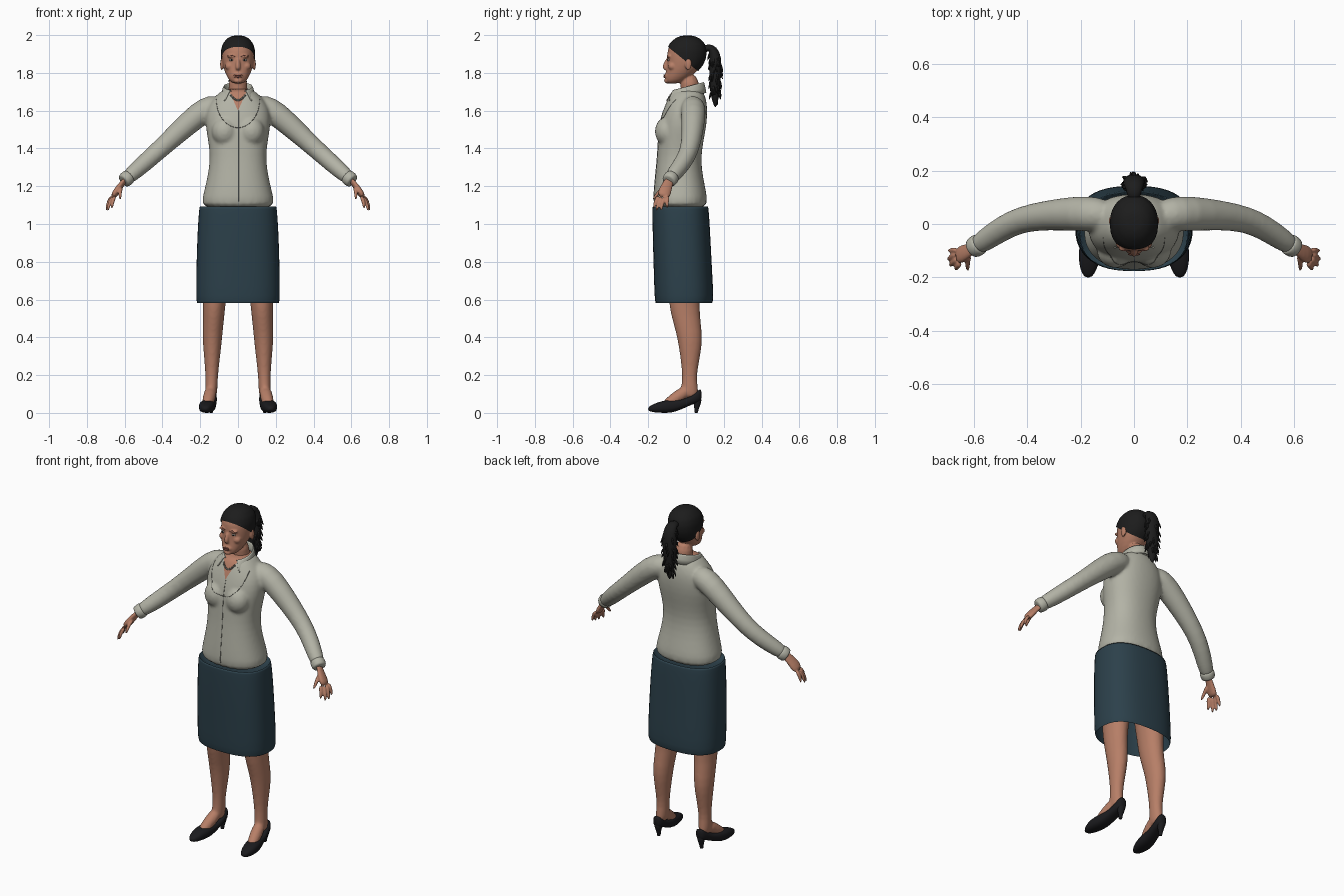
import bpy, bmesh, math, random
from mathutils import Vector
from mathutils.bvhtree import BVHTree

random.seed(4)
if "Cube" in bpy.data.objects:
    bpy.data.objects.remove(bpy.data.objects["Cube"], do_unlink=True)


def material(name, r, g, b):
    m = bpy.data.materials.new(name)
    m.use_nodes = True
    m.diffuse_color = (r, g, b, 1)
    bsdf = m.node_tree.nodes["Principled BSDF"]
    bsdf.inputs["Base Color"].default_value = (r, g, b, 1)
    bsdf.inputs["Roughness"].default_value = 0.8
    return m


SKIN = material("skin", 0.47, 0.21, 0.135)
SHIRT = material("shirt grey", 0.45, 0.45, 0.38)
SEAM = material("seam grey", 0.16, 0.16, 0.14)
SKIRT = material("skirt teal", 0.025, 0.052, 0.07)
HAIR = material("hair black", 0.012, 0.012, 0.012)
SHOE = material("shoe black", 0.011, 0.011, 0.013)
LIPS = material("lip brown", 0.28, 0.1, 0.075)
WHITE = material("eye white", 0.55, 0.5, 0.45)


# ---- shape helpers ----
def ring(c, u, v, n=24, p=2.0):
    """Closed superellipse around c spanned by u and v."""
    pts = []
    for i in range(n):
        a = math.tau * i / n
        k, s = math.cos(a), math.sin(a)
        pts.append(c + u * math.copysign(abs(k) ** (2 / p), k) * 1.01
                   + v * math.copysign(abs(s) ** (2 / p), s) * 1.01)
    return pts


def level(cx, z, hw, front, back, p=2.0):
    return ring(Vector((cx, (front + back) / 2, z)), Vector((hw, 0, 0)),
                Vector((0, (back - front) / 2, 0)), p=p)


def loft(bm, rings, start=True, end=True):
    rows = [[bm.verts.new(q) for q in r] for r in rings]
    n = len(rows[0])
    for a, b in zip(rows, rows[1:]):
        for i in range(n):
            bm.faces.new((a[i], a[(i + 1) % n], b[(i + 1) % n], b[i]))
    if start:
        bm.faces.new(rows[0][::-1])
    if end:
        bm.faces.new(rows[-1])


def tube(bm, pts, radii, n=12, flat=1.0, ref=(0, 0, 1)):
    pts = [Vector(q) for q in pts]
    rings = []
    for i, (c, r) in enumerate(zip(pts, radii)):
        t = (pts[min(i + 1, len(pts) - 1)] - pts[max(i - 1, 0)]).normalized()
        u = Vector(ref).cross(t).normalized()
        rings.append(ring(c, u * r, t.cross(u) * r * flat, n))
    loft(bm, rings)


def ball(bm, loc, size):
    new = bmesh.ops.create_uvsphere(bm, u_segments=16, v_segments=10, radius=1)["verts"]
    for v in new:
        v.co = Vector(v.co[k] * size[k] + loc[k] for k in range(3))


def finish(bm, name, mat, sub=1, voxel=0, mirror=False):
    bmesh.ops.recalc_face_normals(bm, faces=bm.faces[:])
    me = bpy.data.meshes.new(name)
    bm.to_mesh(me)
    bm.free()
    ob = bpy.data.objects.new(name, me)
    bpy.context.collection.objects.link(ob)
    if mirror:
        ob.modifiers.new("mirror", "MIRROR").use_mirror_merge = False
    if sub:
        ob.modifiers.new("subdivide", "SUBSURF").levels = sub
        ob.modifiers["subdivide"].render_levels = sub
    if voxel:  # fuse the overlapping pieces into one soft surface
        rm = ob.modifiers.new("fuse", "REMESH")
        rm.mode, rm.voxel_size = "VOXEL", voxel
        sm = ob.modifiers.new("soften", "SMOOTH")
        sm.factor, sm.iterations = 0.5, 5
        bpy.context.view_layer.update()
        dg = bpy.context.evaluated_depsgraph_get()
        baked = bpy.data.meshes.new_from_object(ob.evaluated_get(dg))
        ob.modifiers.clear()
        ob.data = baked
    ob.data.materials.clear()
    ob.data.materials.append(mat)
    for f in ob.data.polygons:
        f.use_smooth = True
        f.material_index = 0
    return ob


def front_of(ob):
    """Return a function giving the front surface point of ob at x, z."""
    tree = BVHTree.FromPolygons([v.co for v in ob.data.vertices],
                                [f.vertices[:] for f in ob.data.polygons])
    return lambda x, z: tree.ray_cast(Vector((x, -1, z)), Vector((0, 1, 0)))[0]


# ---- shirt: torso, bust and sleeves fused ----
bm = bmesh.new()
loft(bm, [level(0, *r, p=2.25) for r in (
    (1.07, .197, -.172, .112), (1.14, .188, -.172, .112), (1.2, .172, -.168, .10),
    (1.28, .155, -.16, .084), (1.36, .147, -.152, .08), (1.44, .157, -.148, .092),
    (1.52, .172, -.143, .108), (1.59, .172, -.125, .113), (1.64, .152, -.106, .11),
    (1.68, .115, -.088, .10), (1.72, .075, -.068, .085))])
for s in (1, -1):
    ball(bm, (s * .07, -.1, 1.49), (.072, .067, .078))
    tube(bm, [(s * x, y, z) for x, y, z in (
        (.09, .03, 1.625), (.14, .037, 1.62), (.2, .04, 1.59), (.33, .033, 1.472),
        (.42, .018, 1.39), (.487, -.012, 1.33), (.555, -.058, 1.27), (.6, -.088, 1.232))],
        (.055, .065, .068, .056, .05, .048, .043, .036), n=16)
shirt = finish(bm, "shirt", SHIRT, voxel=.009)

# open neck: cut a V and give it the skin colour
bm = bmesh.new()
bm.from_mesh(shirt.data)
for n in ((1, 0, -.45), (-1, 0, -.45)):
    bmesh.ops.bisect_plane(bm, geom=bm.verts[:] + bm.edges[:] + bm.faces[:],
                           plane_co=(0, 0, 1.6), plane_no=n)
for f in bm.faces:
    c = f.calc_center_median()
    f.material_index = int((abs(c.x) < (c.z - 1.6) * .45 and c.y < 0) or c.z > 1.705)
bm.to_mesh(shirt.data)
bm.free()
shirt.data.materials.append(SKIN)
chest = front_of(shirt)

# ---- shirt trim: placket, yoke seam, necklace ----
bm = bmesh.new()
tube(bm, [chest(.003, 1.6 - .48 * i / 30) for i in range(31)], [.0015] * 31, n=6, ref=(1, 0, 0))
for s in (1, -1):
    arc = [i / 14 * math.pi / 2 for i in range(15)]
    tube(bm, [chest(s * .115 * math.sin(a), 1.66 - .15 * math.cos(a)) for a in arc],
         [.0015] * 15, n=6, ref=(0, 1, 0))
finish(bm, "shirt_seams", SEAM, sub=0)
bm = bmesh.new()
for i in range(-6, 7):
    ball(bm, chest(i * .006, 1.655 + .0007 * i * i), (.0055, .004, .0055))
finish(bm, "necklace", SEAM, sub=0)

# ---- collar: folded band, open at the front with two points ----
bm = bmesh.new()
rows = []
for i in range(-14, 15):
    a = math.radians(i * 10.8)
    k = (1 - math.cos(a)) / 2
    tip = max(0, (abs(i) - 8) / 6)
    rows.append([bm.verts.new((math.sin(a) * r + math.copysign(out * tip, i),
                               .008 + math.cos(a) * (r + .01) - .018 * tip * low, z - drop * k))
                 for r, z, drop, out, low in ((.068, 1.69, .01, 0, 0), (.073, 1.755, .045, 0, 0),
                                              (.08, 1.752, .045, .005, 0),
                                              (.09, 1.695, .05, .026, 1))])
for a, b in zip(rows, rows[1:]):
    for j in range(3):
        bm.faces.new((a[j], a[j + 1], b[j + 1], b[j]))
collar = finish(bm, "collar", SHIRT)
collar.modifiers.new("thickness", "SOLIDIFY").thickness = .004

# ---- cuffs ----
bm = bmesh.new()
tube(bm, [(.575, -.072, 1.253), (.58, -.075, 1.249), (.603, -.09, 1.229), (.608, -.093, 1.225)],
     (.036, .042, .04, .034), n=16)
finish(bm, "cuffs", SHIRT, mirror=True)

# ---- skirt, with its waist tucked under the shirt ----
bm = bmesh.new()
loft(bm, [level(0, *r, p=2.5) for r in (
    (.582, .216, -.16, .138), (.6, .222, -.166, .146), (.75, .22, -.17, .138),
    (.9, .216, -.175, .13), (1.02, .21, -.177, .124), (1.09, .204, -.177, .118),
    (1.1, .2, -.175, .115), (1.05, .185, -.16, .1))], start=False)
finish(bm, "skirt", SKIRT)

# ---- legs and feet ----
bm = bmesh.new()
loft(bm, [level(*r) for r in (
    (.10, .95, .085, -.12, .09), (.115, .75, .075, -.10, .085), (.125, .6, .061, -.092, .072),
    (.128, .52, .056, -.08, .072), (.135, .42, .053, -.05, .086), (.137, .34, .047, -.036, .083),
    (.138, .24, .036, -.022, .062), (.14, .17, .032, -.02, .056), (.142, .11, .033, -.03, .068),
    (.142, .075, .024, -.025, .06))])
tube(bm, [(.142, .02, .125), (.15, -.04, .09), (.163, -.1, .042), (.165, -.12, .034)],
     (.033, .036, .031, .02))
finish(bm, "legs", SKIN, voxel=.008, mirror=True)

# ---- heeled shoes ----
bm = bmesh.new()
loft(bm, [ring(Vector((cx, y, (lo + hi) / 2)), Vector((hw, 0, 0)), Vector((0, 0, (hi - lo) / 2)), p=2.5)
          for cx, y, hw, lo, hi in (
    (.172, -.202, .012, .012, .03), (.171, -.175, .03, .003, .046), (.167, -.125, .042, 0, .064),
    (.161, -.075, .043, 0, .07), (.152, -.02, .036, .02, .07), (.145, .03, .034, .045, .088),
    (.142, .07, .029, .055, .127), (.142, .083, .016, .068, .124))])
tube(bm, [(.142, .058, .085), (.142, .06, .055), (.142, .056, .025), (.142, .054, .004), (.142, .054, 0)],
     (.027, .022, .012, .01, .01), ref=(1, 0, 0))
finish(bm, "shoes", SHOE, mirror=True)

# ---- hands ----
bm = bmesh.new()
tube(bm, [(.59, -.08, 1.24), (.615, -.097, 1.212), (.642, -.112, 1.175), (.664, -.12, 1.14)],
     (.026, .028, .037, .034), flat=.5, ref=(1, 0, 0))
for base, tip in (((.65, -.146, 1.15), (.668, -.172, 1.078)), ((.661, -.13, 1.145), (.69, -.158, 1.066)),
                  ((.667, -.112, 1.145), (.698, -.134, 1.066)), ((.666, -.095, 1.15), (.694, -.1, 1.08)),
                  ((.617, -.115, 1.195), (.622, -.178, 1.125))):
    a, b = Vector(base), Vector(tip)
    mid = (a + b) / 2 + Vector((.007, -.003, .004))
    tube(bm, [a, mid, b], (.012, .011, .007), n=8, ref=(1, 0, 0))
finish(bm, "hands", SKIN, voxel=.0045, mirror=True)


# ---- head: skull, neck, nose, brow and ears fused ----
def skull(bm, grow=0.0):
    loft(bm, [level(0, z, hw + grow, f - grow, b + grow, p=2.15) for z, hw, f, b in (
        (1.742, .026, -.1, -.045), (1.76, .048, -.113, 0), (1.8, .068, -.106, .05),
        (1.84, .08, -.1, .085), (1.88, .085, -.1, .101), (1.92, .085, -.098, .104),
        (1.955, .075, -.082, .094), (1.983, .052, -.052, .067), (1.998, .022, -.018, .032))])


bm = bmesh.new()
skull(bm)
tube(bm, [(0, .032, 1.63), (0, .025, 1.7), (0, .01, 1.8)], (.056, .052, .05), ref=(1, 0, 0))
tube(bm, [(0, -.096, 1.878), (0, -.107, 1.85), (0, -.114, 1.828), (0, -.1, 1.818)],
     (.009, .012, .015, .013), n=10, ref=(1, 0, 0))
ball(bm, (0, -.103, 1.784), (.03, .013, .016))
ball(bm, (0, -.1, 1.758), (.024, .017, .014))
for s in (1, -1):
    ball(bm, (s * .034, -.09, 1.888), (.028, .014, .008))
    ball(bm, (s * .045, -.072, 1.835), (.025, .024, .022))
    ball(bm, (s * .086, .012, 1.845), (.009, .019, .032))
head = finish(bm, "head", SKIN, voxel=.005)
face = front_of(head)

# ---- face details ----
bm = bmesh.new()
ball(bm, face(0, 1.788), (.023, .004, .0045))
ball(bm, face(0, 1.779), (.02, .005, .005))
for s in (1, -1):
    tube(bm, [face(s * x, z) for x, z in ((.016, 1.887), (.034, 1.893), (.054, 1.886))],
         (.0025, .003, .0015), n=6, ref=(0, 1, 0))
finish(bm, "lips_and_brows", LIPS, sub=0)
for name, mat, size, fwd in (("eyes", WHITE, (.013, .005, .006), 0), ("irises", HAIR, (.005, .003, .005), .004)):
    bm = bmesh.new()
    for s in (1, -1):
        ball(bm, face(s * .035, 1.868) + Vector((0, -fwd, 0)), size)
    finish(bm, name, mat, sub=0)

# ---- hair cap, cut along a sloping hairline ----
bm = bmesh.new()
skull(bm, .005)
bmesh.ops.subdivide_edges(bm, edges=bm.edges[:], cuts=1, use_grid_fill=True)
bmesh.ops.bisect_plane(bm, geom=bm.verts[:] + bm.edges[:] + bm.faces[:], plane_co=(0, -.088, 1.932),
                       plane_no=(0, .81, 1), clear_inner=True)
finish(bm, "hair_cap", HAIR)

# ---- ponytail with loose locks ----
bm = bmesh.new()
path = [Vector((0, y, z)) for y, z in ((.09, 1.92), (.118, 1.938), (.143, 1.925), (.157, 1.88),
                                       (.155, 1.81), (.152, 1.74), (.154, 1.67), (.156, 1.615))]
radii = (.02, .02, .027, .032, .033, .03, .022, .004)
tube(bm, path, radii, n=14, flat=1.3, ref=(1, 0, 0))
for i in range(70):
    k = random.randint(2, 5)
    f = random.random()
    c, r = path[k].lerp(path[k + 1], f), radii[k] * (1 - f) + radii[k + 1] * f
    a = random.uniform(0, math.tau)
    out = Vector((math.cos(a) * 1.3, math.sin(a), 0)) * r
    tube(bm, [c + out * .75, c + out + Vector((0, 0, -.022)), c + out * 1.25 + Vector((0, 0, -.045))],
         (.007, .008, .001), n=5, ref=(.3, 1, 0))
finish(bm, "ponytail", HAIR, sub=1)
